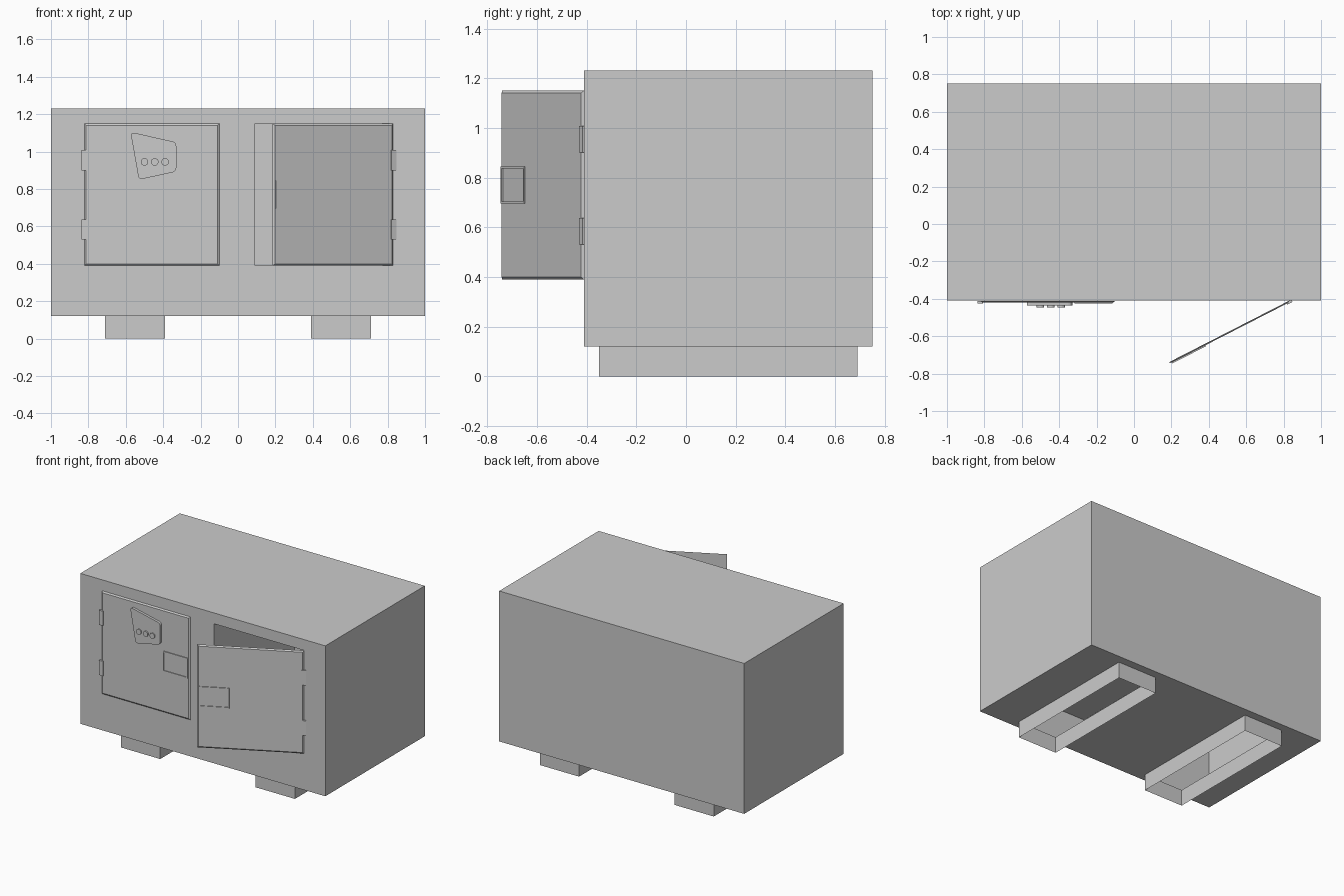
import bpy, bmesh, math
from mathutils import Vector

cube = bpy.data.objects.get("Cube")
if cube:
    bpy.data.objects.remove(cube, do_unlink=True)

steel = bpy.data.materials.new("grey steel")
steel.use_nodes = True
GREY = (0.6, 0.6, 0.6, 1)
steel.diffuse_color = GREY
steel.node_tree.nodes["Principled BSDF"].inputs["Base Color"].default_value = GREY

FRONT, BACK = -0.41, 0.75
BASE, TOP = 0.12, 1.23
DOOR_LOW, DOOR_HIGH = 0.39, 1.15


def finish(name, bm, location=(0, 0, 0), angle=0):
    mesh = bpy.data.meshes.new(name)
    bm.to_mesh(mesh)
    bm.free()
    mesh.materials.append(steel)
    obj = bpy.data.objects.new(name, mesh)
    obj.location = location
    obj.rotation_euler.z = angle
    bpy.context.collection.objects.link(obj)
    return obj


def panel(bm, axis, level, us, vs, facing, holes=()):
    """Flat sheet across an axis, cut into cells; cells listed in holes stay open."""
    for i in range(len(us) - 1):
        for j in range(len(vs) - 1):
            if (i, j) in holes:
                continue
            corners = []
            for u, v in ((us[i], vs[j]), (us[i + 1], vs[j]),
                         (us[i + 1], vs[j + 1]), (us[i], vs[j + 1])):
                p = [u, v]
                p.insert(axis, level)
                corners.append(bm.verts.new(p))
            face = bm.faces.new(corners)
            face.normal_update()
            if face.normal[axis] * facing < 0:
                face.normal_flip()


def rect(x0, x1, z0, z1):
    return [(x0, z0), (x1, z0), (x1, z1), (x0, z1)]


def plate(name, outline, depth, location, angle=0, y=0, slope=0, rim=0, sink=0, rounding=0):
    """Plate facing the front, with an optional sloped border, sunken middle or round corners."""
    bm = bmesh.new()
    face = bm.faces.new([bm.verts.new((x, y, z)) for x, z in outline])
    face.normal_update()
    if face.normal.y > 0:
        face.normal_flip()
    if rounding:
        bmesh.ops.bevel(bm, geom=bm.verts[:], offset=rounding, segments=4,
                        profile=0.5, affect='VERTICES')
        bm.faces.ensure_lookup_table()
        face = bm.faces[0]
    back = bm.faces.new([bm.verts.new(v.co) for v in reversed(face.verts)])
    if slope:
        bmesh.ops.inset_individual(bm, faces=[face], thickness=slope, depth=depth)
    else:
        face = bmesh.ops.extrude_discrete_faces(bm, faces=[face])["faces"][0]
        bmesh.ops.translate(bm, verts=face.verts[:], vec=(0, -depth, 0))
    if rim:
        face.normal_update()
        bmesh.ops.inset_individual(bm, faces=[face], thickness=rim, depth=0)
        face = bmesh.ops.extrude_discrete_faces(bm, faces=[face])["faces"][0]
        bmesh.ops.translate(bm, verts=face.verts[:], vec=(0, sink, 0))
    bmesh.ops.remove_doubles(bm, verts=bm.verts[:], dist=0.0001)
    bmesh.ops.recalc_face_normals(bm, faces=bm.faces[:])
    return finish(name, bm, location, angle)


# Cabinet shell: doorway in the front, slots in the floor above the feet
hole_x = (0.09, 0.825)
foot_x, foot_y = (0.39, 0.71), (-0.35, 0.69)
bm = bmesh.new()
panel(bm, 1, FRONT, (-1, *hole_x, 1), (BASE, DOOR_LOW, DOOR_HIGH, TOP), -1, [(1, 1)])
panel(bm, 1, BACK, (-1, 1), (BASE, TOP), 1)
for side in (-1, 1):
    panel(bm, 0, side, (FRONT, BACK), (BASE, TOP), side)
panel(bm, 2, TOP, (-1, 1), (FRONT, BACK), 1)
panel(bm, 2, BASE, (-1, -foot_x[1], -foot_x[0], *foot_x, 1), (FRONT, *foot_y, BACK),
      -1, [(1, 1), (3, 1)])
finish("cabinet", bm)

# Open compartment behind the right-hand doorway
bm = bmesh.new()
depth_y = (FRONT, 0.53)
panel(bm, 1, depth_y[1], hole_x, (DOOR_LOW, DOOR_HIGH), -1)
for x, facing in zip(hole_x, (1, -1)):
    panel(bm, 0, x, depth_y, (DOOR_LOW, DOOR_HIGH), facing)
for z, facing in ((DOOR_LOW, 1), (DOOR_HIGH, -1)):
    panel(bm, 2, z, hole_x, depth_y, facing)
finish("compartment", bm)

# Hollow feet
for side, label in ((-1, "right"), (1, "left")):
    bm = bmesh.new()
    xs = sorted(side * x for x in foot_x)
    for i, facing in ((0, -1), (1, 1)):
        panel(bm, 0, xs[i], foot_y, (0, BASE), facing)
        panel(bm, 1, foot_y[i], xs, (0, BASE), facing)
    finish(label + "_foot", bm)

# Doors with handle and hinges; each is built outward from its hinge line
WIDTH = 0.722
for label, way, hinge, angle in (("right", 1, -0.822, 0),
                                 ("left", -1, 0.828, math.radians(27.1))):
    place = (hinge, FRONT - 0.001, 0)
    plate(label + "_door", rect(0, way * WIDTH, DOOR_LOW, DOOR_HIGH), 0.008,
          place, angle, slope=0.014)
    plate(label + "_handle", rect(way * (WIDTH - 0.218), way * (WIDTH - 0.014), 0.695, 0.845),
          0.008, place, angle, y=-0.006, rim=0.012, sink=0.005)
    for z, part in ((0.53, "lower"), (0.9, "upper")):
        plate(f"{label}_{part}_hinge", rect(-way * 0.015, way * 0.016, z, z + 0.108),
              0.014, place, angle)

# Keypad with three round buttons
front = (0, FRONT - 0.007, 0)
plate("keypad", [(-0.575, 1.105), (-0.53, 0.85), (-0.33, 0.893), (-0.33, 1.05)],
      0.02, front, rounding=0.02)
for i in range(3):
    cx = -0.5 + i * 0.055
    ring = [(cx + 0.02 * math.cos(a), 0.945 + 0.02 * math.sin(a))
            for a in (math.tau * k / 20 for k in range(20))]
    plate(f"button_{i + 1}", ring, 0.01, front, y=-0.019)
